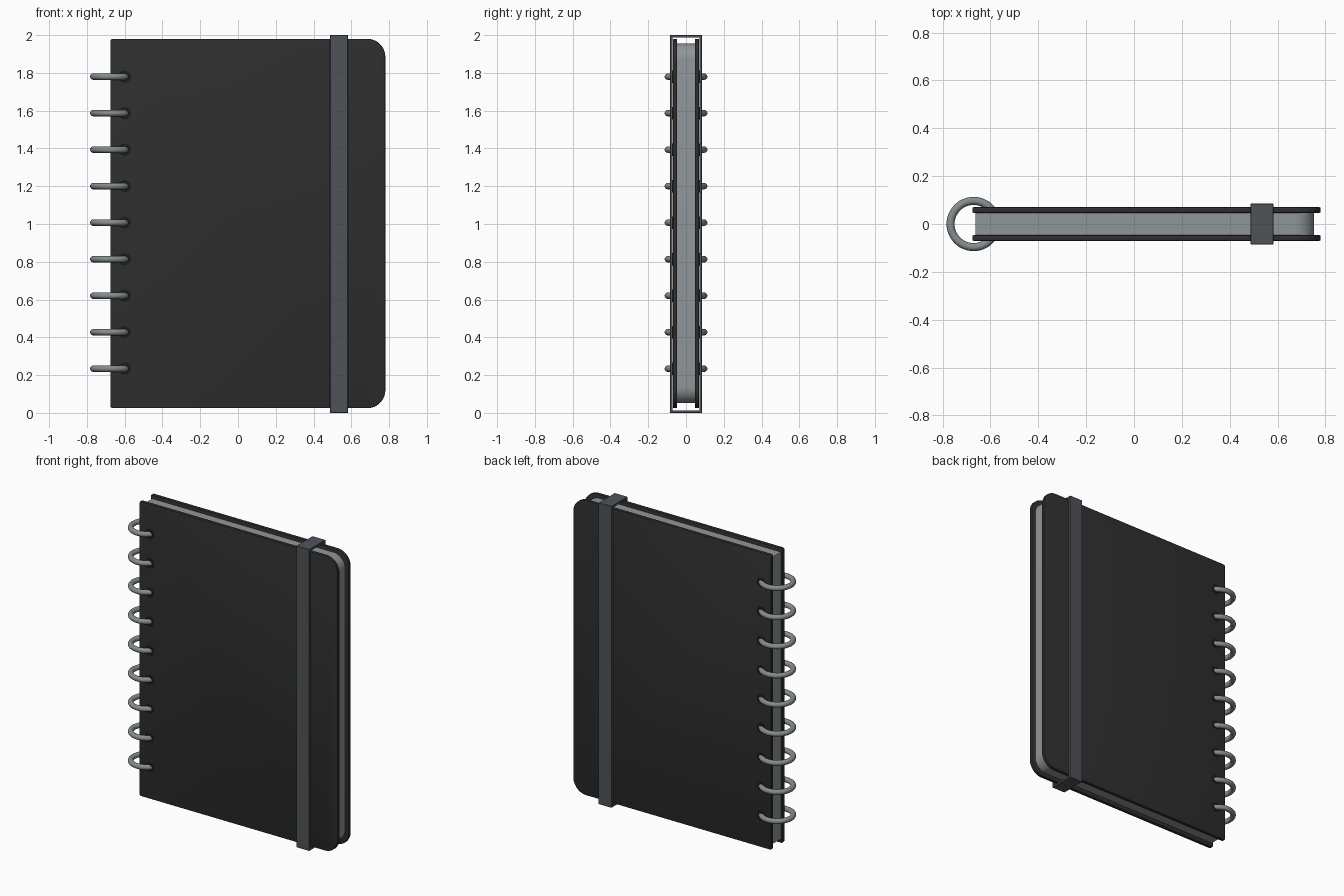
import bpy, bmesh, math

if "Cube" in bpy.data.objects:
    bpy.data.objects.remove(bpy.data.objects["Cube"])


def material(name, color):
    m = bpy.data.materials.new(name)
    m.diffuse_color = (*color, 1)
    m.use_nodes = True
    m.node_tree.nodes["Principled BSDF"].inputs["Base Color"].default_value = m.diffuse_color
    return m


BLACK = material("black cover", (0.027, 0.027, 0.027))
HOLE = material("dark hole", (0.012, 0.012, 0.012))
GREY = material("page grey", (0.28, 0.31, 0.32))
METAL = material("ring metal", (0.24, 0.265, 0.275))
STRAP = material("strap grey", (0.078, 0.086, 0.099))


def finish(obj, name, mat):
    obj.name = name
    obj.data.materials.append(mat)
    bpy.ops.object.select_all(action='DESELECT')
    obj.select_set(True)
    bpy.context.view_layer.objects.active = obj
    bpy.ops.object.shade_smooth_by_angle(angle=math.radians(35))
    return obj


def slab(name, mat, x0, x1, z0, z1, y0, y1, r_left, r_right, bevel=0.0):
    """Upright sheet with rounded left and right corners, extruded along y."""
    pts = []
    corners = [(x1 - r_right, z1 - r_right, r_right, 0), (x0 + r_left, z1 - r_left, r_left, 90),
               (x0 + r_left, z0 + r_left, r_left, 180), (x1 - r_right, z0 + r_right, r_right, 270)]
    for cx, cz, r, start in corners:
        n = 12 if r > 0.03 else (4 if r > 0 else 0)
        for i in range(n + 1):
            a = math.radians(start + (90 * i / n if n else 0))
            pts.append((cx + r * math.cos(a), cz + r * math.sin(a)))
    bm = bmesh.new()
    face = bm.faces.new([bm.verts.new((x, y0, z)) for x, z in pts])
    ext = bmesh.ops.extrude_face_region(bm, geom=[face])
    moved = [g for g in ext["geom"] if isinstance(g, bmesh.types.BMVert)]
    bmesh.ops.translate(bm, vec=(0, y1 - y0, 0), verts=moved)
    bmesh.ops.recalc_face_normals(bm, faces=bm.faces)
    if bevel:
        rim = [e for e in bm.edges if abs(e.verts[0].co.y - e.verts[1].co.y) < 1e-6]
        bmesh.ops.bevel(bm, geom=rim, offset=bevel, segments=2, profile=0.5, affect='EDGES')
    me = bpy.data.meshes.new(name)
    bm.to_mesh(me)
    bm.free()
    obj = bpy.data.objects.new(name, me)
    bpy.context.collection.objects.link(obj)
    return finish(obj, name, mat)


# covers and page block
slab("front_cover", BLACK, -0.675, 0.78, 0.025, 1.98, -0.07, -0.047, 0.012, 0.095, 0.004)
slab("back_cover", BLACK, -0.675, 0.78, 0.025, 1.98, 0.047, 0.07, 0.012, 0.095, 0.004)
slab("pages", GREY, -0.663, 0.753, 0.052, 1.955, -0.047, 0.047, 0.0, 0.085)

# elastic strap: a hollow band around the book
bm = bmesh.new()
loops = []
for x in (0.487, 0.583):
    for y, z0, z1 in ((0.085, 0.0, 2.0), (0.0705, 0.013, 1.987)):
        loops.append([bm.verts.new((x, *p)) for p in ((-y, z0), (y, z0), (y, z1), (-y, z1))])
lo, li, ro, ri = loops
for a, b in ((lo, li), (li, ri), (ri, ro), (ro, lo)):
    for i in range(4):
        j = (i + 1) % 4
        bm.faces.new((a[i], a[j], b[j], b[i]))
bmesh.ops.recalc_face_normals(bm, faces=bm.faces)
outer = set(lo + ro)
bmesh.ops.bevel(bm, geom=[e for e in bm.edges if e.verts[0] in outer and e.verts[1] in outer],
                offset=0.002, segments=1, affect='EDGES')
mesh = bpy.data.meshes.new("strap")
bm.to_mesh(mesh)
bm.free()
strap = bpy.data.objects.new("strap", mesh)
bpy.context.collection.objects.link(strap)
finish(strap, "strap", STRAP)

# binding rings with punched holes on both covers
for i in range(9):
    z = 0.234 + i * (1.78 - 0.234) / 8
    bpy.ops.mesh.primitive_torus_add(location=(-0.67, 0, z), major_radius=0.0965,
                                     minor_radius=0.0168, major_segments=48, minor_segments=16)
    finish(bpy.context.object, f"ring_{i + 1}", METAL)
    for side, y in (("front", -0.07), ("back", 0.07)):
        bpy.ops.mesh.primitive_cylinder_add(vertices=24, radius=0.033, depth=0.002,
                                            location=(-0.6, y, z), rotation=(math.pi / 2, 0, 0))
        finish(bpy.context.object, f"{side}_hole_{i + 1}", HOLE)
